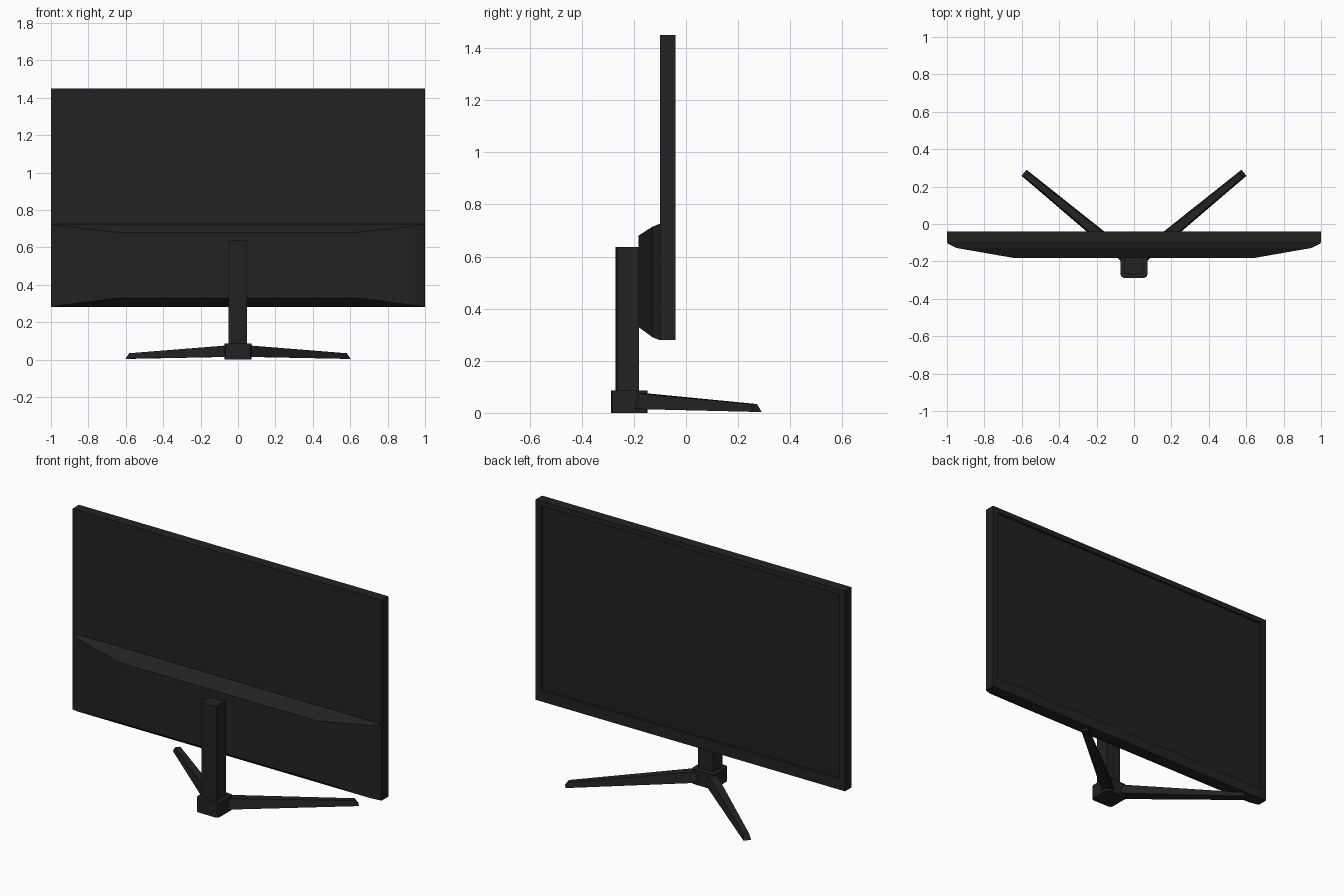
import bpy, bmesh
from mathutils import Vector

cube = bpy.data.objects.get("Cube")
if cube:
    bpy.data.objects.remove(cube)


def material(name, rgb):
    m = bpy.data.materials.new(name)
    m.use_nodes = True
    m.diffuse_color = (*rgb, 1)
    bsdf = m.node_tree.nodes["Principled BSDF"]
    bsdf.inputs["Base Color"].default_value = (*rgb, 1)
    return m


BLACK = material("matte_black_plastic", (0.016, 0.016, 0.016))
GLASS = material("dark_screen", (0.015, 0.015, 0.015))


def finish(name, bm, *mats):
    bmesh.ops.recalc_face_normals(bm, faces=bm.faces)
    mesh = bpy.data.meshes.new(name)
    bm.to_mesh(mesh)
    bm.free()
    for m in mats or (BLACK,):
        mesh.materials.append(m)
    obj = bpy.data.objects.new(name, mesh)
    bpy.context.collection.objects.link(obj)
    return obj


def loft(name, rings, *mats):
    """Skin a closed solid through rings of equal point count."""
    bm = bmesh.new()
    loops = [[bm.verts.new(p) for p in ring] for ring in rings]
    n = len(loops[0])
    for a, b in zip(loops, loops[1:]):
        for i in range(n):
            j = (i + 1) % n
            bm.faces.new((a[i], a[j], b[j], b[i]))
    bm.faces.new(loops[0])
    bm.faces.new(loops[-1])
    return finish(name, bm, *mats)


def rect(half_x, y, z0, z1):
    return [(-half_x, y, z0), (half_x, y, z0), (half_x, y, z1), (-half_x, y, z1)]


# Panel housing with a recessed screen
panel = loft("display_panel", [
    rect(1, -0.10, 0.28, 1.45),
    rect(1, -0.04, 0.28, 1.45),
    rect(0.965, -0.04, 0.345, 1.42),
    rect(0.965, -0.053, 0.345, 1.42),
], BLACK, GLASS)
for face in panel.data.polygons:
    if face.normal.y > 0.9 and face.center.y < -0.05:
        face.material_index = 1

# Tapered electronics housing on the reverse of the panel
loft("rear_housing", [
    rect(1, -0.098, 0.28, 0.725),
    rect(0.995, -0.105, 0.281, 0.724),
    rect(0.95, -0.128, 0.29, 0.715),
    rect(0.635, -0.183, 0.33, 0.68),
])

# Upright with a shallow ridge down its outer face
section = [(-0.05, -0.18), (0.047, -0.18), (0.047, -0.265), (0, -0.271), (-0.05, -0.265)]
loft("stand_column", [[(x, y, z) for x, y in section] for z in (0.05, 0.636)])

# Hub with softened vertical corners
hub = loft("stand_hub", [
    [(x, y, z) for x, y in ((-0.072, -0.288), (0.072, -0.288), (0.072, -0.147), (-0.072, -0.147))]
    for z in (0, 0.085)])
bm = bmesh.new()
bm.from_mesh(hub.data)
uprights = [e for e in bm.edges if abs(e.verts[0].co.z - e.verts[1].co.z) > 0.05]
bmesh.ops.bevel(bm, geom=uprights, offset=0.018, segments=2, profile=0.5, affect='EDGES')
bm.to_mesh(hub.data)
bm.free()


def leg_ring(centre, side, half, low, high, lean):
    """Trapezoid across the leg; lean pulls the upper edge back along it."""
    top = centre - lean
    return [
        (*(centre + side * half), low), (*(centre - side * half), low),
        (*(top - side * half * 0.7), high), (*(top + side * half * 0.7), high),
    ]


# Two splayed, tapering legs
for name, s in (("left_leg", 1), ("right_leg", -1)):
    root, tip = Vector((0.04 * s, -0.178)), Vector((0.588 * s, 0.274))
    along = (tip - root).normalized()
    side = Vector((-along.y, along.x))
    loft(name, [
        leg_ring(root, side, 0.034, 0.015, 0.076, along * 0),
        leg_ring(tip, side, 0.021, 0.004, 0.034, along * 0.02),
    ])
